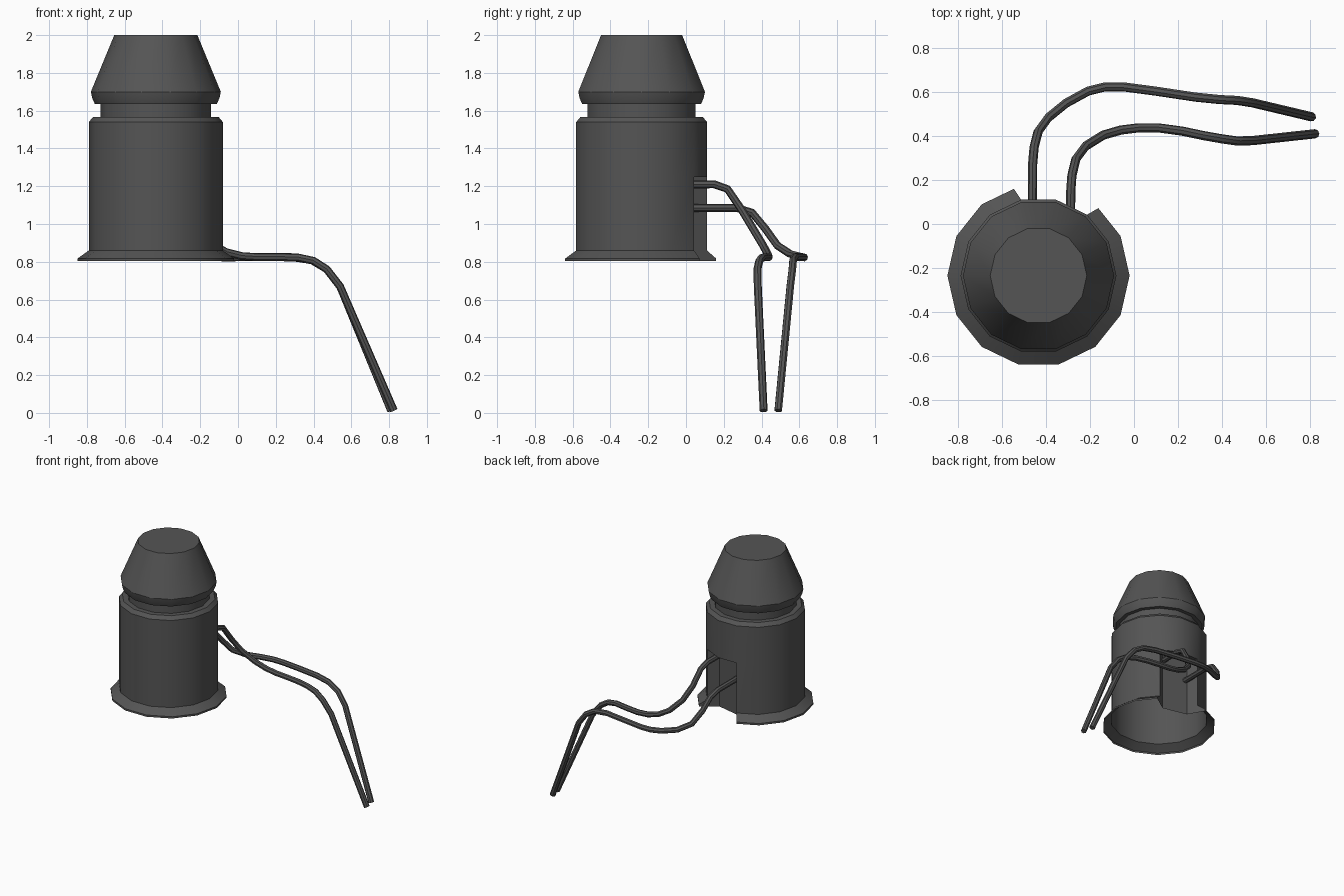
import bpy, bmesh, math
from mathutils import Vector

if "Cube" in bpy.data.objects:
    bpy.data.objects.remove(bpy.data.objects["Cube"])

N = 14                       # sides of the turned body
CX, CY = -0.435, -0.235      # body axis

mat = bpy.data.materials.new("dark_grey")
mat.diffuse_color = (0.09, 0.09, 0.09, 1)
mat.use_nodes = True
mat.node_tree.nodes["Principled BSDF"].inputs["Base Color"].default_value = mat.diffuse_color


def finish(ob, angle):
    ob.data.materials.append(mat)
    bpy.ops.object.select_all(action='DESELECT')
    ob.select_set(True)
    bpy.context.view_layer.objects.active = ob
    bpy.ops.object.shade_smooth_by_angle(angle=math.radians(angle))


# Housing: open-bottomed turned shell (radius, height)
profile = [(0.415, 0.803), (0.415, 0.817), (0.355, 0.86), (0.355, 1.25),
           (0.355, 1.54), (0.332, 1.567), (0.293, 1.567), (0.293, 1.635),
           (0.323, 1.635), (0.337, 1.667), (0.344, 1.70), (0.22, 2.0)]
NOTCH_TOP = 3                # ring index where the cable notch ends
bm = bmesh.new()
rings = []
for r, z in profile:
    rings.append([bm.verts.new((CX + r * math.cos(2 * math.pi * i / N),
                                CY + r * math.sin(2 * math.pi * i / N), z))
                  for i in range(N)])
# Flare the flange ends slightly along the rim beside the notch
for k in (0, 1):
    for i, j in ((2, 1), (4, 5)):
        rings[k][i].co = rings[k][i].co.lerp(rings[k][j].co, 0.12)
for k in range(len(rings) - 1):
    for i in range(N):
        if k < NOTCH_TOP and i in (2, 3):
            continue         # two sides are left open for the notch
        j = (i + 1) % N
        bm.faces.new((rings[k][i], rings[k][j], rings[k + 1][j], rings[k + 1][i]))
bm.faces.new(rings[-1])

# Cable notch: slanted side walls, flat back wall, ceiling
out = Vector((math.cos(6 * math.pi / N), math.sin(6 * math.pi / N)))
side = Vector((out.y, -out.x))
z0, z1 = profile[0][1], profile[NOTCH_TOP][1]


def corner(s, z):
    p = Vector((CX, CY)) + out * 0.254 + side * s
    return bm.verts.new((p.x, p.y, z))


rb, rt = corner(0.1, z0), corner(0.1, z1)
lb, lt = corner(-0.1, z0), corner(-0.1, z1)
bm.faces.new((rb, lb, lt, rt))
for i, b, t in ((2, rb, rt), (4, lb, lt)):
    bm.faces.new([rings[k][i] for k in range(NOTCH_TOP + 1)] + [t, b])
top = rings[NOTCH_TOP]
bm.faces.new((top[2], top[3], top[4], lt, rt))
bmesh.ops.recalc_face_normals(bm, faces=bm.faces)
me = bpy.data.meshes.new("housing")
bm.to_mesh(me)
bm.free()
housing = bpy.data.objects.new("housing", me)
bpy.context.collection.objects.link(housing)
finish(housing, 28)


# Wires: round section swept along a path
def wire(name, pts):
    cu = bpy.data.curves.new(name, 'CURVE')
    cu.dimensions = '3D'
    cu.bevel_depth = 0.021
    cu.bevel_resolution = 2
    cu.use_fill_caps = True
    sp = cu.splines.new('POLY')
    sp.points.add(len(pts) - 1)
    for p, co in zip(sp.points, pts):
        p.co = (*co, 1)
    ob = bpy.data.objects.new(name, cu)
    bpy.context.collection.objects.link(ob)
    bpy.ops.object.select_all(action='DESELECT')
    ob.select_set(True)
    bpy.context.view_layer.objects.active = ob
    bpy.ops.object.convert(target='MESH')
    finish(bpy.context.object, 40)


wire("outer_wire", [
    (-0.463, 0.02, 1.085), (-0.462, 0.27, 1.085), (-0.455, 0.35, 1.06),
    (-0.437, 0.42, 0.975), (-0.39, 0.485, 0.885), (-0.31, 0.55, 0.842),
    (-0.21, 0.605, 0.828), (-0.13, 0.625, 0.824), (-0.05, 0.625, 0.823),
    (0.1, 0.605, 0.825), (0.28, 0.578, 0.825), (0.39, 0.567, 0.808),
    (0.47, 0.563, 0.76), (0.54, 0.552, 0.67), (0.81, 0.488, 0.012)])
wire("inner_wire", [
    (-0.29, -0.02, 1.21), (-0.288, 0.15, 1.21), (-0.283, 0.22, 1.185),
    (-0.265, 0.295, 1.075), (-0.22, 0.355, 0.975), (-0.14, 0.405, 0.892),
    (-0.06, 0.428, 0.85), (0.02, 0.438, 0.83), (0.11, 0.438, 0.824),
    (0.22, 0.423, 0.824), (0.32, 0.402, 0.822), (0.4, 0.388, 0.805),
    (0.47, 0.378, 0.76), (0.54, 0.38, 0.67), (0.825, 0.411, 0.012)])
